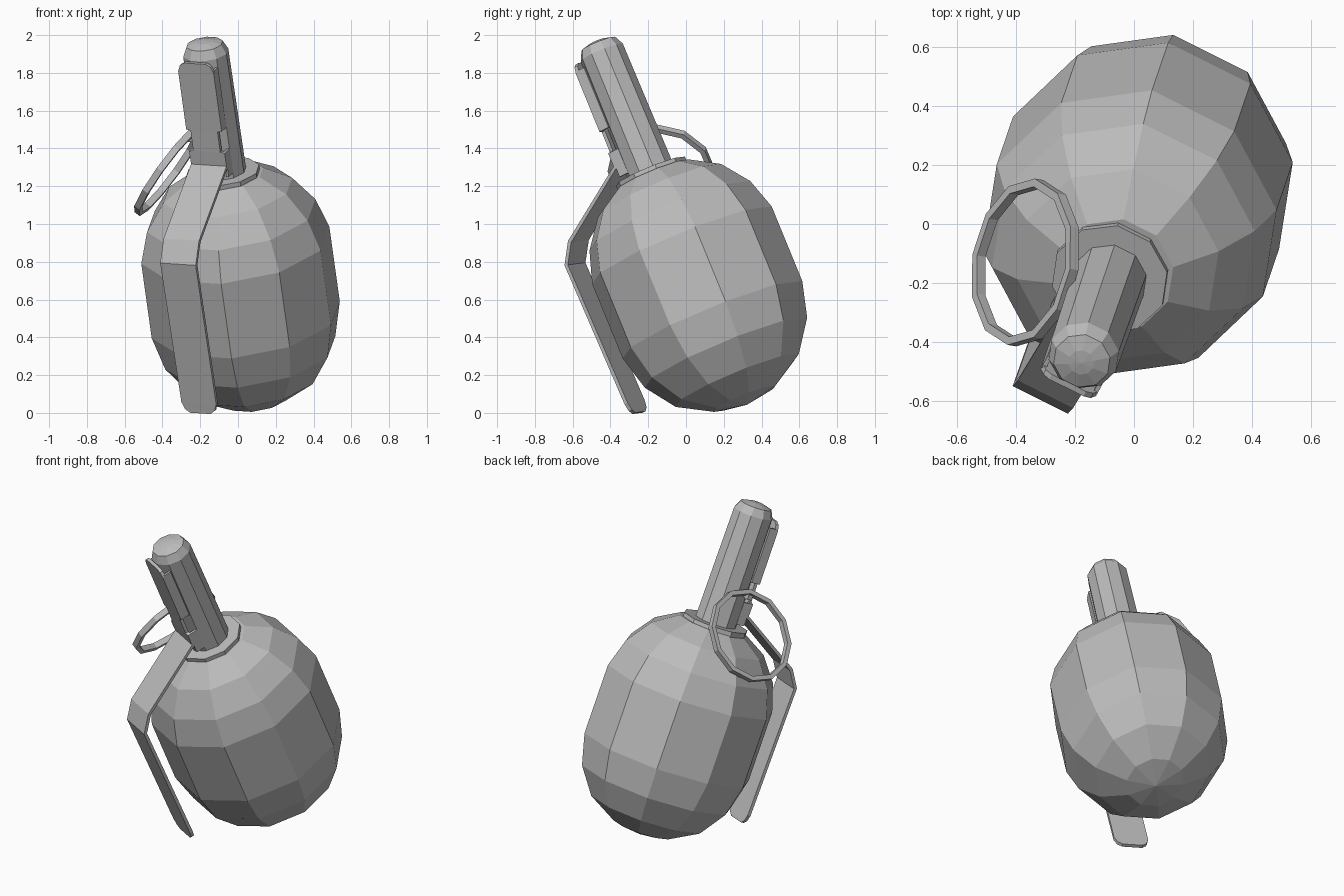
import bpy, bmesh, math
from mathutils import Matrix, Vector

cube = bpy.data.objects.get("Cube")
if cube:
    bpy.data.objects.remove(cube, do_unlink=True)

grey = bpy.data.materials.new("plain grey")
grey.use_nodes = True
grey.diffuse_color = (0.5, 0.5, 0.5, 1)
grey.node_tree.nodes["Principled BSDF"].inputs["Base Color"].default_value = (0.5, 0.5, 0.5, 1)

# Leaning frame: local z runs up the axis, local -y faces the lever
axis = Vector((-0.128, -0.376, 0.917)).normalized()
back = Vector((0.43, 0.813, 0.393))
side = back.cross(axis).normalized()
back = axis.cross(side)
FRAME = Matrix.Translation((0.09, 0.32, 0.04)) @ Matrix((side, back, axis)).transposed().to_4x4()


def finish(name, bm):
    bmesh.ops.recalc_face_normals(bm, faces=bm.faces)
    mesh = bpy.data.meshes.new(name)
    bm.to_mesh(mesh)
    bm.free()
    mesh.materials.append(grey)
    obj = bpy.data.objects.new(name, mesh)
    obj.matrix_world = FRAME
    bpy.context.collection.objects.link(obj)
    return obj


def lathe(name, profile, center=(0, 0), narrow=1, sides=10):
    """Turn (height, radius) pairs about the local axis, closing both ends."""
    bm = bmesh.new()
    rings = []
    for t, r in profile:
        if r == 0:
            rings.append([bm.verts.new((center[0], center[1], t))] * sides)
        else:
            rings.append([bm.verts.new((center[0] + narrow * r * math.cos(k * math.tau / sides),
                                        center[1] + r * math.sin(k * math.tau / sides), t))
                          for k in range(sides)])
    for low, high in zip(rings, rings[1:]):
        for k in range(sides):
            n = (k + 1) % sides
            corners = dict.fromkeys((low[k], low[n], high[n], high[k]))
            bm.faces.new(list(corners))
    for ring in (rings[0], rings[-1]):
        if ring[0] is not ring[1]:
            bm.faces.new(ring)
    return finish(name, bm)


def box(name, low, high):
    bm = bmesh.new()
    low, high = Vector(low), Vector(high)
    size = Matrix.Diagonal(high - low).to_4x4()
    bmesh.ops.create_cube(bm, size=1, matrix=Matrix.Translation((low + high) / 2) @ size)
    return finish(name, bm)


# Rounded body (slightly narrow across the lever), neck collar and fuze tube
lathe("body", [(0, 0), (0.035, 0.18), (0.14, 0.36), (0.30, 0.475), (0.49, 0.525),
               (0.92, 0.525), (1.09, 0.47), (1.235, 0.36), (1.325, 0.21)],
      center=(0.01, 0.011), narrow=0.962)
lathe("collar", [(1.315, 0.2), (1.35, 0.2)])
lathe("fuze_tube", [(1.33, 0.128), (2.035, 0.122), (2.085, 0.098), (2.1, 0.045), (2.104, 0)])

# Bent lever strip, notched beside the pin: (distance out, height, half width)
lever_rows = [(0.60, 0.215, 0.06), (0.60, 0.235, 0.088), (0.601, 0.275, 0.103),
              (0.617, 1.08, 0.105), (0.546, 1.185, 0.105), (0.13, 1.44, 0.105),
              (0.13, 1.52, 0.105), (0.13, 1.525, 0.08), (0.129, 1.64, 0.08),
              (0.129, 1.645, 0.105), (0.128, 1.98, 0.105), (0.128, 2.015, 0.09),
              (0.128, 2.03, 0.065)]
bm = bmesh.new()
rows = [[bm.verts.new((s * w, -r, t)) for s in (-1, 1)] for r, t, w in lever_rows]
for a, b in zip(rows, rows[1:]):
    bm.faces.new((a[0], a[1], b[1], b[0]))
lever = finish("lever", bm)
solid = lever.modifiers.new("thickness", 'SOLIDIFY')
solid.thickness = 0.02
solid.offset = 0

# Folded flanges on both edges of the lever
for label, s in (("left", 1), ("right", -1)):
    xs = sorted((s * 0.09, s * 0.105))
    box("upper_flange_" + label, (xs[0], -0.128, 1.645), (xs[1], -0.08, 1.99))
    box("hinge_flange_" + label, (xs[0], -0.13, 1.38), (xs[1], -0.075, 1.52))

# Short pin and pull ring
box("pin", (-0.15, -0.09, 1.55), (0, -0.06, 1.58))
bm = bmesh.new()
SEGMENTS, RADIUS = 12, 0.272
SECTION = [(0.014, 0.018), (-0.014, 0.018), (-0.014, -0.018), (0.014, -0.018)]
tilt = Matrix.Translation((-0.281, -0.074, 1.37)) @ Matrix.Rotation(math.radians(126), 4, 'Y')
loops = []
for k in range(SEGMENTS):
    turn = tilt @ Matrix.Rotation(k * math.tau / SEGMENTS, 4, 'Z')
    loops.append([bm.verts.new(turn @ Vector((RADIUS + u, 0, v))) for u, v in SECTION])
for k in range(SEGMENTS):
    a, b = loops[k], loops[(k + 1) % SEGMENTS]
    for j in range(len(SECTION)):
        n = (j + 1) % len(SECTION)
        bm.faces.new((a[j], a[n], b[n], b[j]))
finish("pull_ring", bm)
